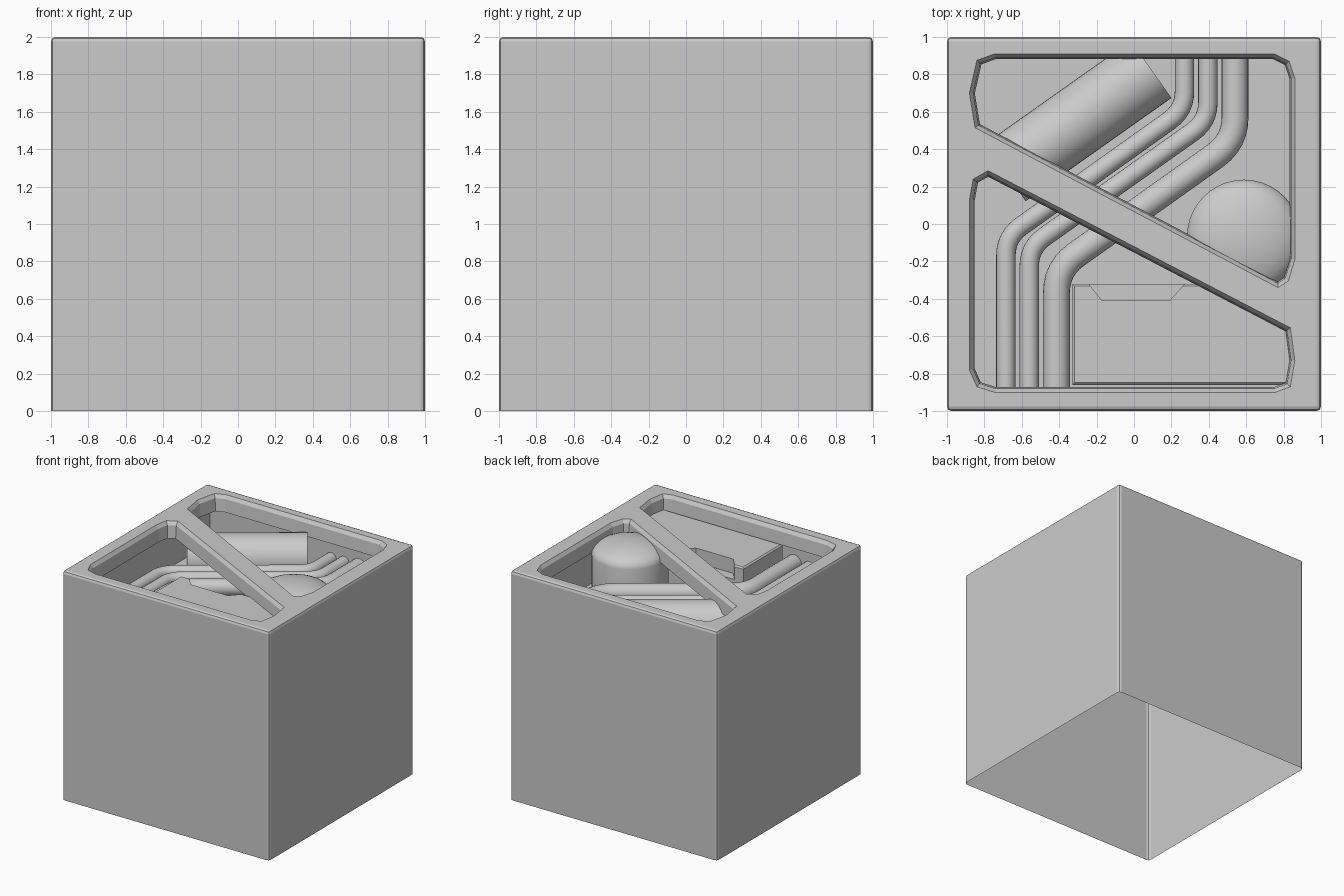
import bpy, bmesh, math
from mathutils import Vector

if "Cube" in bpy.data.objects:
    bpy.data.objects.remove(bpy.data.objects["Cube"])

FLOOR, LIP = 1.54, 1.86


def add(name, bm, smooth=False):
    bmesh.ops.recalc_face_normals(bm, faces=bm.faces)
    me = bpy.data.meshes.new(name)
    bm.to_mesh(me)
    bm.free()
    ob = bpy.data.objects.new(name, me)
    bpy.context.collection.objects.link(ob)
    if smooth:
        bpy.ops.object.select_all(action='DESELECT')
        ob.select_set(True)
        bpy.context.view_layer.objects.active = ob
        bpy.ops.object.shade_smooth_by_angle(angle=math.radians(35))
    return ob


def box(lo, hi):
    bm = bmesh.new()
    bmesh.ops.create_cube(bm, size=1)
    for v in bm.verts:
        v.co = Vector([(a + b) / 2 + c * (b - a) for a, b, c in zip(lo, hi, v.co)])
    return bm


def inset(pts, d):
    """Move a clockwise outline inwards by d."""
    out = []
    for i, p in enumerate(pts):
        p = Vector(p)
        e1 = (p - Vector(pts[i - 1])).normalized()
        e2 = (Vector(pts[(i + 1) % len(pts)]) - p).normalized()
        n1, n2 = Vector((e1.y, -e1.x)), Vector((e2.y, -e2.x))
        out.append(p + (n1 + n2) * d / (1 + n1.dot(n2)))
    return out


def loft(pts, levels):
    """Stack inset copies of an outline: levels = (inset, z)."""
    bm = bmesh.new()
    rings = [[bm.verts.new((p[0], p[1], z)) for p in inset(pts, d)] for d, z in levels]
    n = len(pts)
    for a, b in zip(rings, rings[1:]):
        for i in range(n):
            bm.faces.new((a[i], a[(i + 1) % n], b[(i + 1) % n], b[i]))
    bm.faces.new(rings[0])
    bm.faces.new(rings[-1])
    return bm


def cut(ob, cutter):
    m = ob.modifiers.new("cut", 'BOOLEAN')
    m.operation, m.solver, m.object = 'DIFFERENCE', 'EXACT', cutter
    bpy.context.view_layer.objects.active = ob
    bpy.ops.object.modifier_apply(modifier=m.name)
    bpy.data.objects.remove(cutter)


# Outer housing with softened upright and top edges
bm = box((-1, -1, 0), (1, 1, 2))
edges = [e for e in bm.edges if max(v.co.z for v in e.verts) > 1]
bmesh.ops.bevel(bm, geom=edges, offset=.025, segments=2, profile=.5, affect='EDGES')
housing = add("housing", bm)

# Recess under the top frame, then the two openings beside the diagonal bar
cut(housing, add("recess_cutter", box((-.9, -.9, FLOOR), (.9, .9, LIP))))
back_hole = [(-.745, .91), (.75, .91), (.83, .87), (.86, .78), (.86, -.19), (.825, -.305),
             (.77, -.34), (-.85, .515), (-.88, .7), (-.84, .875)]
front_hole = [(-.78, .285), (.836, -.555), (.86, -.73), (.836, -.87), (.755, -.9),
              (-.745, -.9), (-.84, -.87), (-.88, -.78), (-.88, .13), (-.86, .24)]
for hole in (back_hole, front_hole):
    cut(housing, add("hole_cutter", loft(hole, [(0, 2.1), (0, 2), (.02, 1.97), (.03, LIP - .02)])))

# Underside is open
bm = bmesh.new()
bm.from_mesh(housing.data)
bmesh.ops.delete(bm, geom=[f for f in bm.faces if f.calc_center_median().z < .01], context='FACES')
bm.to_mesh(housing.data)
bm.free()

# Notched block at the front
bm = box((-.33, -.86, FLOOR), (.88, -.32, 1.875))
bmesh.ops.bevel(bm, geom=[e for e in bm.edges if min(v.co.z for v in e.verts) > 1.8],
                offset=.012, segments=1, affect='EDGES')
block = add("block", bm)
notch = [(-.34, -.2), (.38, -.2), (.19, -.41), (-.17, -.41)]
cut(block, add("notch_cutter", loft(notch, [(0, 2), (0, 1.75)])))

# Large lying cylinder, parallel to the slanted pipe runs
along, across = Vector((.816, .577, 0)), Vector((-.577, .816, 0))
bm = bmesh.new()
bmesh.ops.create_cone(bm, cap_ends=True, segments=40, radius1=.188, radius2=.188, depth=.955)
rot = along.to_track_quat('Z', 'Y').to_matrix()
for v in bm.verts:
    v.co = rot @ v.co + along * .075 + across * .623 + Vector((0, 0, 1.722))
add("tank", bm, True)

# Upright drum with a flattened dome
bm = bmesh.new()
prof = [(.305, FLOOR)] + [(.305 * math.cos(t), 1.855 + .12 * math.sin(t))
                          for t in (i * math.pi / 16 for i in range(8))]
n = 40
rings = [[bm.verts.new((.588 + r * math.cos(2 * math.pi * i / n),
                        -.068 + r * math.sin(2 * math.pi * i / n), z)) for i in range(n)]
         for r, z in prof]
for a, b in zip(rings, rings[1:]):
    for i in range(n):
        bm.faces.new((a[i], a[(i + 1) % n], b[(i + 1) % n], b[i]))
tip = bm.verts.new((.588, -.068, 1.975))
for i in range(n):
    bm.faces.new((rings[-1][i], rings[-1][(i + 1) % n], tip))
add("domed_drum", bm, True)


# Three bent pipes running front to back
def pipe(name, x0, y0, x1, y1, r, bend):
    path = [Vector((x0, -.9))]
    corners = [Vector(p) for p in ((x0, -.9), (x0, y0), (x1, y1), (x1, .9))]
    for a, c, b in zip(corners, corners[1:], corners[2:]):
        p, q = c + (a - c).normalized() * bend, c + (b - c).normalized() * bend
        for i in range(7):
            t = i / 6
            path.append(p * (1 - t) ** 2 + c * 2 * t * (1 - t) + q * t * t)
    path.append(corners[-1])
    bm = bmesh.new()
    n, rings = 20, []
    for i, p in enumerate(path):
        d = (path[min(i + 1, len(path) - 1)] - path[max(i - 1, 0)]).normalized()
        side = Vector((d.y, -d.x, 0))
        rings.append([bm.verts.new(Vector((p.x, p.y, 1.72))
                                   + side * r * math.cos(2 * math.pi * k / n)
                                   + Vector((0, 0, r * math.sin(2 * math.pi * k / n))))
                      for k in range(n)])
    for a, b in zip(rings, rings[1:]):
        for k in range(n):
            bm.faces.new((a[k], a[(k + 1) % n], b[(k + 1) % n], b[k]))
    add(name, bm, True)


pipe("pipe_left", -.685, -.07, .27, .61, .052, .1)
pipe("pipe_middle", -.56, -.126, .395, .55, .052, .1)
pipe("pipe_right", -.415, -.24, .54, .44, .072, .13)
